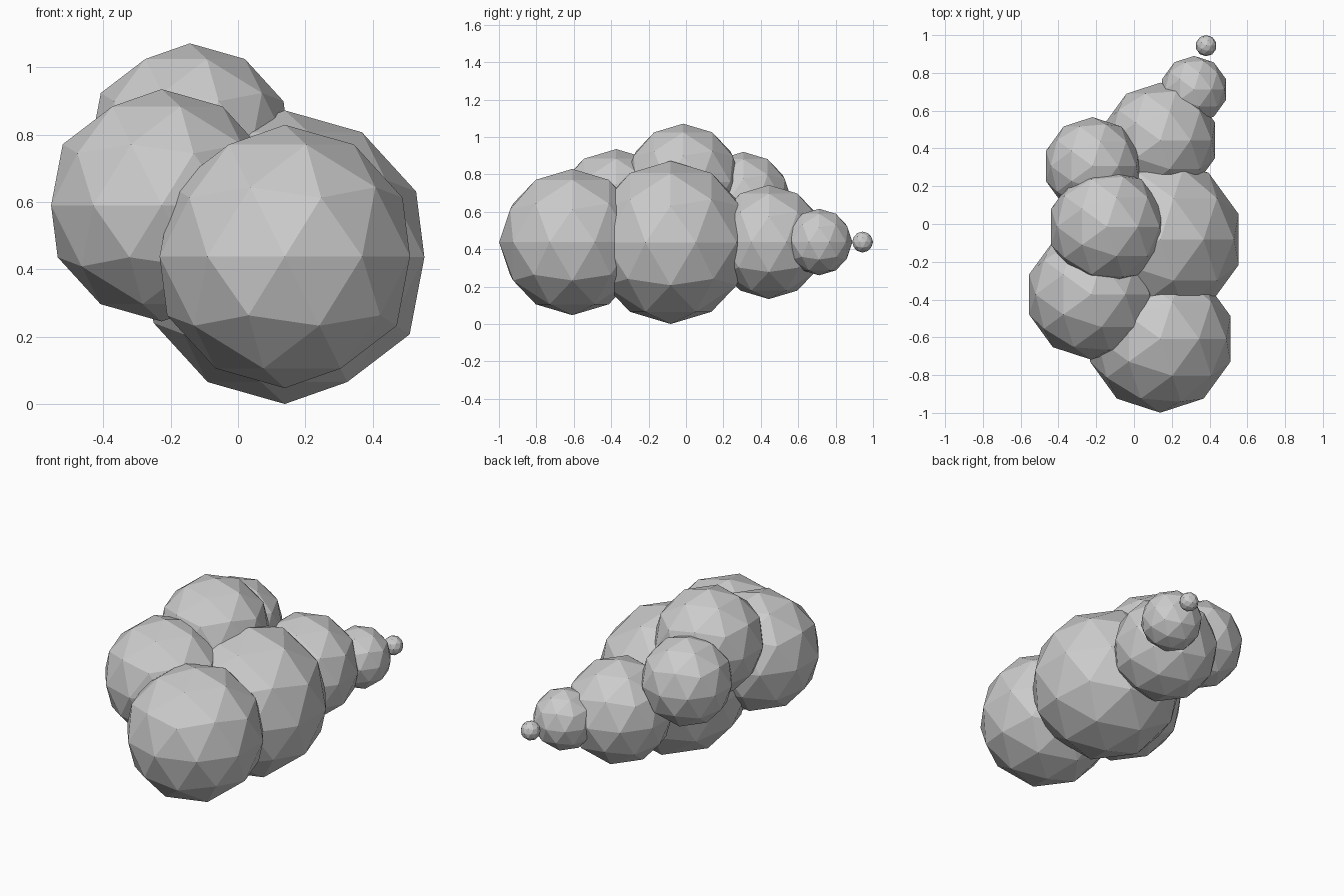
import bpy

if "Cube" in bpy.data.objects:
    bpy.data.objects.remove(bpy.data.objects["Cube"])

# Cloud made of overlapping low-poly puffs: name, centre, radius
PUFFS = [
    ("front_puff",      (0.139, -0.608, 0.438), 0.391),
    ("main_puff",       (0.139, -0.082, 0.436), 0.436),
    ("back_puff",       (0.139,  0.443, 0.438), 0.305),
    ("tail_puff",       (0.318,  0.712, 0.438), 0.178),
    ("tail_tip_puff",   (0.382,  0.944, 0.438), 0.056),
    ("left_front_puff", (-0.227, -0.373, 0.590), 0.345),
    ("top_puff",        (-0.143, -0.015, 0.760), 0.311),
    ("left_back_puff",  (-0.220,  0.307, 0.661), 0.259),
]


def add_puff(name, centre, radius):
    bpy.ops.mesh.primitive_ico_sphere_add(subdivisions=2, radius=radius, location=centre)
    puff = bpy.context.object
    puff.name = name
    bpy.ops.object.shade_flat()


for name, centre, radius in PUFFS:
    add_puff(name, centre, radius)
